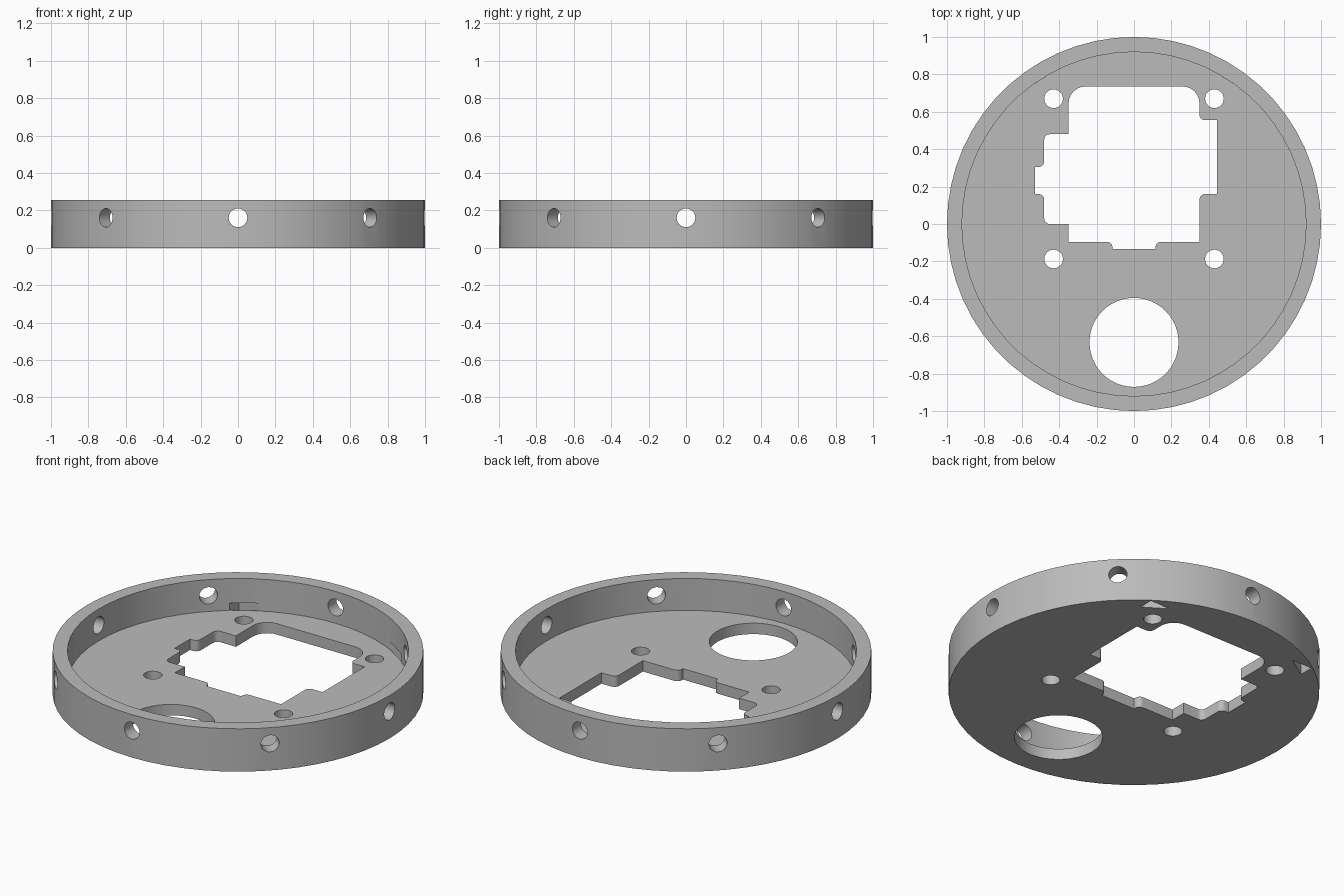
import bpy
import bmesh
from math import cos, sin, pi, radians
from mathutils import Matrix, Vector

cube = bpy.data.objects.get("Cube")
if cube:
    bpy.data.objects.remove(cube, do_unlink=True)

HEIGHT, FLOOR, INNER = 0.255, 0.065, 0.92

grey = bpy.data.materials.new("plain grey")
grey.use_nodes = True
grey.diffuse_color = (0.5, 0.5, 0.5, 1)
grey.node_tree.nodes["Principled BSDF"].inputs["Base Color"].default_value = (0.5, 0.5, 0.5, 1)


def circle(radius, sides, x=0, y=0):
    return [(x + radius * cos(2 * pi * i / sides), y + radius * sin(2 * pi * i / sides))
            for i in range(sides)]


def prism(name, outline, bottom, top, matrix=Matrix()):
    """Extrude a closed outline between two heights."""
    bm = bmesh.new()
    face = bm.faces.new([bm.verts.new((x, y, bottom)) for x, y in outline])
    extruded = bmesh.ops.extrude_face_region(bm, geom=[face])["geom"]
    verts = [v for v in extruded if isinstance(v, bmesh.types.BMVert)]
    bmesh.ops.translate(bm, verts=verts, vec=(0, 0, top - bottom))
    bmesh.ops.transform(bm, matrix=matrix, verts=bm.verts)
    bmesh.ops.recalc_face_normals(bm, faces=bm.faces)
    mesh = bpy.data.meshes.new(name)
    bm.to_mesh(mesh)
    bm.free()
    mesh.materials.append(grey)
    obj = bpy.data.objects.new(name, mesh)
    bpy.context.collection.objects.link(obj)
    return obj


def cut(target, cutter):
    """Subtract the cutter and discard it."""
    cutter.hide_render = True
    mod = target.modifiers.new("cut", "BOOLEAN")
    mod.operation, mod.solver, mod.object = "DIFFERENCE", "EXACT", cutter
    bpy.context.view_layer.objects.active = target
    bpy.ops.object.modifier_apply(modifier=mod.name)
    bpy.data.objects.remove(cutter, do_unlink=True)


def rounded(corners, steps=6):
    """Replace each corner that has a radius by a fillet."""
    result = []
    for i, (x, y, r) in enumerate(corners):
        here = Vector((x, y))
        if not r:
            result.append((x, y))
            continue
        a = (Vector(corners[i - 1][:2]) - here).normalized() * r
        b = (Vector(corners[(i + 1) % len(corners)][:2]) - here).normalized() * r
        for s in range(steps + 1):
            t = s / steps * pi / 2
            result.append(tuple(here + a * (1 - sin(t)) + b * (1 - cos(t))))
    return result


# Shallow round tray: disc with its inside hollowed out
tray = prism("round_tray", circle(1, 60), 0, HEIGHT)
cut(tray, prism("hollow", circle(INNER, 60), FLOOR, 1))

# Stepped window in the floor: x, y, fillet radius
R = 0.03
window = [
    (-0.35, 0.735, 0.09), (0.35, 0.735, 0.09), (0.35, 0.555, R), (0.445, 0.555, 0),
    (0.445, 0.16, 0), (0.35, 0.16, R), (0.35, -0.095, 0), (0.115, -0.095, R),
    (0.115, -0.135, 0), (-0.115, -0.135, 0), (-0.115, -0.095, R), (-0.35, -0.095, 0),
    (-0.35, 0, 0), (-0.48, 0, R), (-0.48, 0.16, R), (-0.53, 0.16, 0),
    (-0.53, 0.305, 0), (-0.48, 0.305, R), (-0.48, 0.48, R), (-0.35, 0.48, 0),
]
cut(tray, prism("window", rounded(window), -1, 0.15))

# Large round opening and four screw holes
cut(tray, prism("opening", circle(0.238, 48, 0, -0.633), -1, 0.15))
for x in (-0.43, 0.43):
    for y in (-0.187, 0.67):
        cut(tray, prism("screw_hole", circle(0.05, 24, x, y), -1, 0.15))

# Eight radial holes through the rim, drilled as four straight bores
for i in range(4):
    turn = (Matrix.Translation((0, 0, 0.16)) @ Matrix.Rotation(radians(45 * i), 4, "Z")
            @ Matrix.Rotation(pi / 2, 4, "Y"))
    cut(tray, prism("rim_bore", circle(0.05, 24), -1.2, 1.2, turn))

# Mirrored corner pockets under the rim, open below and inward above the floor
for side in (-1, 1):
    cx, cy, edge = 0.565, 0.815, INNER + 0.002
    box = [(side * x, y) for x, y in ((cx, cy), (0.4, cy), (0.4, 0.65), (cx, 0.65))]
    cut(tray, prism("pocket", box, FLOOR + 0.001, 0.11))
    wedge = [(side * x, y) for x, y in
             ((cx, cy), ((edge**2 - cy**2) ** 0.5, cy), (cx, (edge**2 - cx**2) ** 0.5))]
    cut(tray, prism("pocket_mouth", wedge, -1, 0.09))

bpy.ops.object.select_all(action="DESELECT")
tray.select_set(True)
bpy.context.view_layer.objects.active = tray
bpy.ops.object.shade_smooth_by_angle(angle=radians(30))
